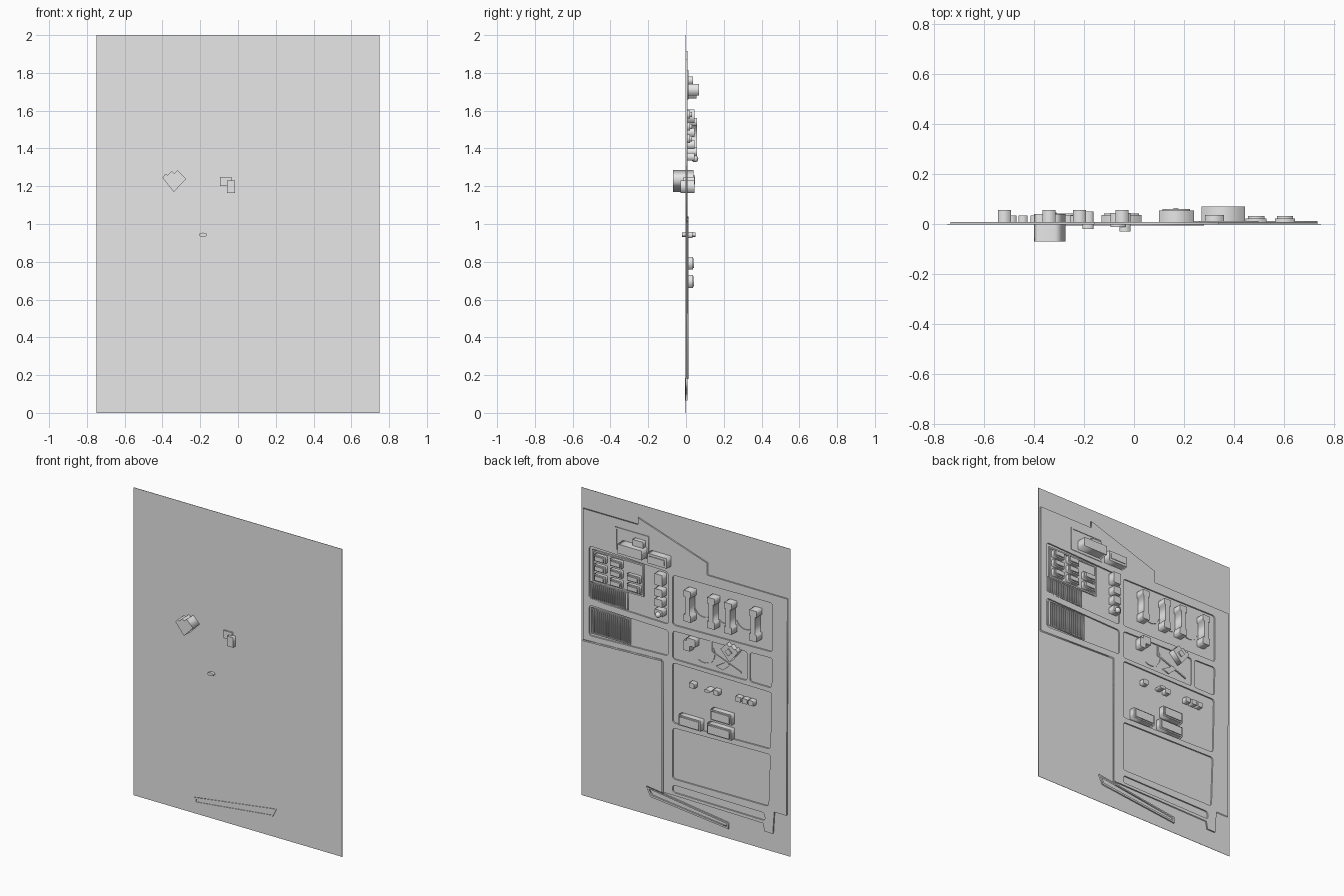
import bpy
import math
from mathutils import Matrix, Vector

cube = bpy.data.objects.get("Cube")
if cube:
    bpy.data.objects.remove(cube, do_unlink=True)

grey = bpy.data.materials.new("plain_grey")
grey.use_nodes = True
grey.diffuse_color = (0.8, 0.8, 0.8, 1)
grey.node_tree.nodes["Principled BSDF"].inputs["Base Color"].default_value = (0.8, 0.8, 0.8, 1)


def rounded(points, r=0.02, steps=4):
    """Round every corner of a closed outline."""
    pts = [Vector(p) for p in points]
    out = []
    for i, p in enumerate(pts):
        a = p + (pts[i - 1] - p).normalized() * r
        b = p + (pts[(i + 1) % len(pts)] - p).normalized() * r
        for k in range(steps + 1):
            t = k / steps
            out.append(a * (1 - t) ** 2 + p * 2 * t * (1 - t) + b * t * t)
    return out


def plate(name, loops, y0, y1):
    """Extrude filled outlines (x, z) from y0 to y1; inner loops become holes."""
    curve = bpy.data.curves.new(name, "CURVE")
    curve.dimensions = "2D"
    curve.fill_mode = "BOTH"
    curve.extrude = (y1 - y0) / 2
    for loop in loops:
        s = curve.splines.new("POLY")
        s.points.add(len(loop) - 1)
        for point, (x, z) in zip(s.points, loop):
            point.co = (x, z, 0, 1)
        s.use_cyclic_u = True
    temp = bpy.data.objects.new(name + "_outline", curve)
    bpy.context.collection.objects.link(temp)
    bpy.context.view_layer.update()
    deps = bpy.context.evaluated_depsgraph_get()
    mesh = bpy.data.meshes.new_from_object(temp.evaluated_get(deps))
    bpy.data.objects.remove(temp, do_unlink=True)
    mesh.transform(Matrix.Translation((0, (y0 + y1) / 2, 0)) @ Matrix.Rotation(math.pi / 2, 4, "X"))
    mesh.materials.clear()
    mesh.materials.append(grey)
    obj = bpy.data.objects.new(name, mesh)
    bpy.context.collection.objects.link(obj)
    return obj


def rect(x0, x1, z0, z1):
    return [(x0, z0), (x1, z0), (x1, z1), (x0, z1)]


def block(name, x0, x1, z0, z1, y1, y0=0.0):
    return plate(name, [rect(x0, x1, z0, z1)], y0, y1)


def arc(cx, cz, r, w, a0, a1, n=10):
    """Outline of a curved path."""
    ang = [math.radians(a0 + (a1 - a0) * i / n) for i in range(n + 1)]
    outer = [(cx + r * math.cos(a), cz + r * math.sin(a)) for a in ang]
    inner = [(cx + (r - w) * math.cos(a), cz + (r - w) * math.sin(a)) for a in reversed(ang)]
    return outer + inner


# Ground sheet
block("ground", -0.75, 0.75, 0, 2, 0, -0.002)

# Road network with the city blocks left open
outer = [(0.735, 1.87), (0.34, 1.87), (0.34, 1.915), (-0.158, 1.753), (-0.158, 1.675),
         (-0.735, 1.673), (-0.728, 0.264), (-0.64, 0.264), (-0.63, 0.12), (-0.57, 0.12),
         (-0.56, 0.17), (0.10, 0.18), (0.166, 0.18), (0.166, 1.03), (0.735, 1.01)]
lots = [
    [(0.69, 1.64), (0.122, 1.62), (0.122, 1.28), (0.69, 1.295)],
    [(0.69, 1.255), (0.122, 1.24), (0.122, 1.075), (0.69, 1.056)],
    [(0.09, 1.61), (-0.627, 1.617), (-0.627, 1.30), (0.09, 1.286)],
    [(0.09, 1.247), (-0.445, 1.255), (-0.445, 1.065), (0.09, 1.065)],
    [(-0.465, 1.255), (-0.627, 1.26), (-0.622, 1.065), (-0.465, 1.065)],
    [(0.09, 1.04), (-0.622, 1.035), (-0.613, 0.666), (0.09, 0.65)],
    [(0.09, 0.617), (-0.612, 0.63), (-0.6, 0.29), (0.09, 0.286)],
    [(0.09, 0.247), (-0.57, 0.24), (-0.575, 0.19), (0.09, 0.198)],
]
plate("road_network", [outer] + [rounded(l) for l in lots], 0, 0.009)
plate("slanting_road", [[(0.28, 0.185), (-0.31, 0.105), (-0.31, 0.065), (0.25, 0.125)],
                        [(0.262, 0.174), (-0.297, 0.097), (-0.297, 0.078), (0.24, 0.137)]], -0.006, 0.009)
block("curb_side", 0.155, 0.166, 0.18, 1.03, 0.013)
plate("curb_top", [[(0.166, 1.03), (0.735, 1.01), (0.735, 1.02), (0.166, 1.04)]], 0, 0.013)

# Four slab towers with wider ends
for i, x in enumerate((-0.048, -0.218, -0.34, -0.52)):
    w, n = 0.026, 0.017
    shape = [(x - w, 1.36), (x + w, 1.36), (x + w, 1.405), (x + n, 1.405), (x + n, 1.52),
             (x + w, 1.52), (x + w, 1.56), (x - w, 1.56), (x - w, 1.52), (x - n, 1.52),
             (x - n, 1.405), (x - w, 1.405)]
    plate(f"slab_tower_{i + 1}", [shape], 0, 0.057)

# Curved garden paths between the towers
for i, x in enumerate((-0.13, -0.28, -0.43)):
    plate(f"curved_path_{i + 1}", [arc(x, 1.46, 0.075, 0.007, 200, 340)], 0, 0.005)

# Column of small houses beside the main road
for i, (z, h) in enumerate(((1.57, 0.036), (1.485, 0.024), (1.42, 0.024), (1.355, 0.02))):
    block(f"roadside_house_{i + 1}", 0.14, 0.195, z - h, z + h, 0.045)
bpy.ops.mesh.primitive_uv_sphere_add(segments=16, ring_count=8, radius=0.018, location=(0.167, 0.047, 1.345))
dome = bpy.context.object
dome.name = "roadside_dome"
dome.data.materials.append(grey)
bpy.ops.object.shade_smooth_by_angle()

# Grid of low halls on a framed yard
plate("yard_frame", [rect(0.3, 0.67, 1.41, 1.62), rect(0.31, 0.66, 1.42, 1.61)], 0, 0.008)
for col, (x, w, rows) in enumerate(((0.605, 0.04, 3), (0.49, 0.042, 3), (0.365, 0.045, 2))):
    for row in range(rows):
        z = 1.452 + row * 0.064
        block(f"hall_{col + 1}_{row + 1}", x - w, x + w, z - 0.022, z + 0.022, 0.022)
        block(f"hall_roof_{col + 1}_{row + 1}", x - w * 0.8, x + w * 0.8, z - 0.014, z + 0.014, 0.032, 0.02)

# Striped fields
for name, x0, x1, z0, z1 in (("upper_field", 0.42, 0.68, 1.3, 1.4), ("lower_field", 0.4, 0.67, 1.08, 1.235)):
    plate(name + "_frame", [rect(x0 - 0.006, x1 + 0.006, z0 - 0.006, z1 + 0.006), rect(x0, x1, z0, z1)], 0, 0.009)
    count = 18
    step = (x1 - x0) / count
    for i in range(count):
        block(f"{name}_stripe_{i + 1}", x0 + step * (i + 0.3), x0 + step * (i + 0.75), z0, z1, 0.007)

# Large buildings near the top edge
plate("plaza_frame", [rect(0.26, 0.5, 1.66, 1.815), rect(0.27, 0.49, 1.67, 1.805)], 0, 0.013)
block("great_hall", 0.27, 0.445, 1.68, 1.74, 0.07)
block("great_hall_wing", 0.285, 0.36, 1.74, 1.78, 0.036)
block("long_house", 0.1, 0.24, 1.665, 1.73, 0.055)
block("long_house_roof", 0.115, 0.225, 1.68, 1.715, 0.06, 0.05)

# Angled civic building passing through the ground
plate("civic_building", [[(-0.40, 1.245), (-0.385, 1.266), (-0.373, 1.258), (-0.352, 1.28),
                          (-0.338, 1.268), (-0.32, 1.285), (-0.275, 1.238), (-0.34, 1.17)]], -0.07, 0.04)
plate("civic_roof", [[(-0.36, 1.235), (-0.335, 1.258), (-0.31, 1.235), (-0.335, 1.21)]], 0.04, 0.047)
plate("civic_forecourt", [[(-0.18, 1.25), (-0.18, 1.18), (-0.40, 1.10), (-0.40, 1.108), (-0.19, 1.187), (-0.19, 1.25)]], 0, 0.006)
plate("civic_path", [[(-0.22, 1.10), (-0.3, 1.15), (-0.32, 1.13), (-0.27, 1.085)]], 0, 0.008)
plate("civic_curve", [arc(-0.13, 1.17, 0.08, 0.007, 150, 300)], 0, 0.005)

# Paired boxes, also passing through the ground
block("paired_box_low", -0.095, -0.035, 1.20, 1.25, 0.045, -0.012)
block("paired_box_high", -0.058, -0.015, 1.165, 1.23, 0.045, -0.03)

# Row of small cottages and the oval pillar
for i, x in enumerate((-0.065, -0.237, -0.397, -0.445, -0.49)):
    block(f"cottage_{i + 1}", x - 0.018, x + 0.018, 0.925, 0.957, 0.035)
oval = [(-0.185 + 0.022 * math.cos(a), 0.943 + 0.011 * math.sin(a))
        for a in (math.tau * k / 16 for k in range(16))]
plate("oval_pillar", [oval], -0.02, 0.05)

# Three long halls with stepped roofs
for i, (x0, x1, z) in enumerate(((-0.13, 0.03, 0.695), (-0.35, -0.2, 0.792), (-0.35, -0.175, 0.695))):
    block(f"long_hall_{i + 1}", x0, x1, z - 0.034, z + 0.034, 0.036)
    block(f"long_hall_roof_{i + 1}", x0 + 0.01, x1 - 0.01, z - 0.026, z + 0.026, 0.043, 0.03)
